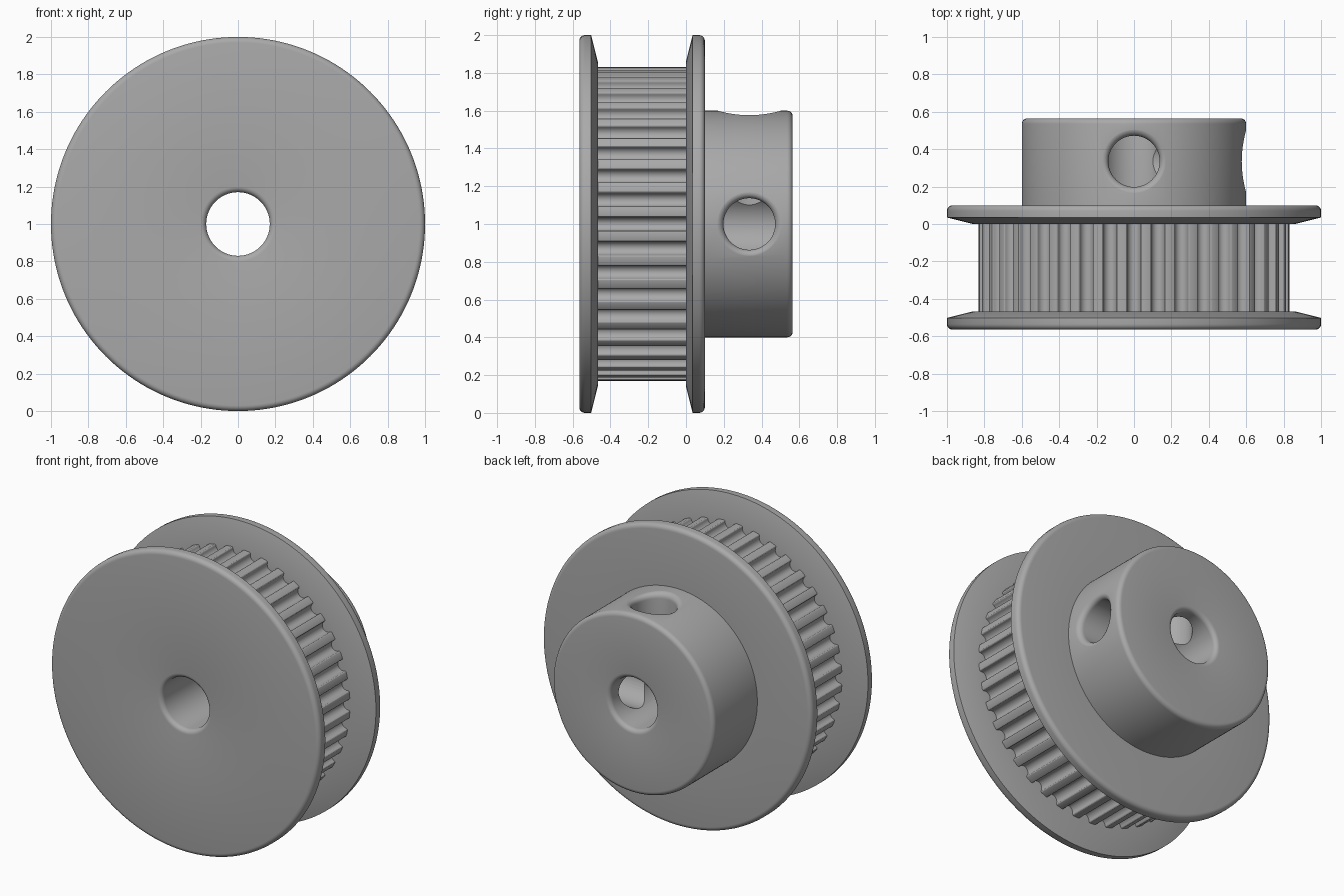
import bpy, bmesh, math
from math import sin, cos, pi, sqrt

if "Cube" in bpy.data.objects:
    bpy.data.objects.remove(bpy.data.objects["Cube"], do_unlink=True)

SEG = 160            # steps around the axle
AXLE_Z = 1.0
BORE_R, HUB_R, RIM_R = 0.17, 0.6, 1.0
FRONT, BACK = -0.565, 0.565
BELT_A, BELT_B = -0.467, 0.0
TEETH, TOOTH_R, CORE_R = 40, 0.832, 0.75

metal = bpy.data.materials.new("grey metal")
metal.use_nodes = True
grey = (0.4, 0.4, 0.4, 1)
metal.diffuse_color = grey
metal.node_tree.nodes["Principled BSDF"].inputs["Base Color"].default_value = grey


def make_object(name, bm):
    bmesh.ops.recalc_face_normals(bm, faces=bm.faces)
    mesh = bpy.data.meshes.new(name)
    bm.to_mesh(mesh)
    bm.free()
    mesh.materials.append(metal)
    obj = bpy.data.objects.new(name, mesh)
    bpy.context.collection.objects.link(obj)
    return obj


def bridge(bm, rings, closed):
    """Join neighbouring rings with quads."""
    pairs = list(zip(rings, rings[1:] + rings[:1]))
    for a, b in pairs if closed else pairs[:-1]:
        for i in range(len(a)):
            j = (i + 1) % len(a)
            bm.faces.new((a[i], a[j], b[j], b[i]))


def around(bm, r, y):
    return [bm.verts.new((r * cos(2 * pi * i / SEG), y, AXLE_Z + r * sin(2 * pi * i / SEG)))
            for i in range(SEG)]


def fillet(cr, cy, rad, start, steps=5):
    """Quarter arc in the (radius, y) plane, turning towards +y from the start angle."""
    return [(cr + rad * cos(start + k * pi / 2 / steps), cy + rad * sin(start + k * pi / 2 / steps))
            for k in range(steps + 1)]


# Flanges, core, hub and bore as one turned profile
F = 0.03
profile = fillet(BORE_R + F, FRONT + F, F, pi)
profile += fillet(RIM_R - F, FRONT + F, F, -pi / 2)
profile += [(RIM_R, -0.502), (0.86, BELT_A), (CORE_R, BELT_A)]
profile += [(CORE_R, BELT_B), (0.86, BELT_B), (RIM_R, 0.035)]
profile += fillet(RIM_R - F, 0.1 - F, F, 0)
profile += [(HUB_R, 0.1)]
profile += fillet(HUB_R - F, BACK - F, F, 0)
profile += fillet(BORE_R + F, BACK - F, F, pi / 2)
bm = bmesh.new()
bridge(bm, [around(bm, r, y) for r, y in profile], True)
body = make_object("pulley_body", bm)


# Set screw holes with rounded mouths that follow the curved hub
def screw_hole_cutter(name, sideways):
    hole_r, soft, mid_y, n = 0.137, 0.04, 0.335, 48
    arcs = [k * pi / 12 for k in range(7)]
    bm = bmesh.new()

    def ring(rad, height):
        out = []
        for i in range(n):
            a = 2 * pi * i / n
            u, v, h = rad * cos(a), mid_y + rad * sin(a), height(rad * cos(a))
            out.append(bm.verts.new((h, v, AXLE_Z + u) if sideways else (u, v, AXLE_Z + h)))
        return out

    rings = [ring(hole_r, lambda u: 0.05)]
    for t in arcs:
        drop = soft * (1 - sin(t)) - 0.001
        rings.append(ring(hole_r + soft * (1 - cos(t)),
                          lambda u: sqrt(HUB_R ** 2 - u * u) - drop))
    rings.append(ring(hole_r + soft, lambda u: 0.8))
    bridge(bm, rings, False)
    bm.faces.new(rings[0])
    bm.faces.new(rings[-1])
    return make_object(name, bm)


cutters = [screw_hole_cutter("top_hole_cutter", False), screw_hole_cutter("left_hole_cutter", True)]
for cutter in cutters:
    mod = body.modifiers.new(cutter.name, "BOOLEAN")
    mod.operation, mod.solver, mod.object = "DIFFERENCE", "EXACT", cutter
bpy.context.view_layer.update()
cut = bpy.data.meshes.new_from_object(body.evaluated_get(bpy.context.evaluated_depsgraph_get()))
body.modifiers.clear()
body.data = cut
for cutter in cutters:
    bpy.data.objects.remove(cutter, do_unlink=True)

# Remove the core band that the toothed ring covers
bm = bmesh.new()
bm.from_mesh(cut)
band = [f for f in bm.faces
        if all(abs(math.hypot(v.co.x, v.co.z - AXLE_Z) - CORE_R) < 0.001 for v in f.verts)]
bmesh.ops.delete(bm, geom=band, context="FACES")
bm.to_mesh(cut)
bm.free()

# Toothed ring: round-bottomed belt grooves with softened tooth tips
GROOVE_R, DEPTH, TIP = 0.037, 0.05, 0.01
half = [(GROOVE_R * sin(k * pi / 12), -DEPTH + GROOVE_R * (1 - cos(k * pi / 12))) for k in range(7)]
half += [(GROOVE_R + TIP * (1 - cos(t)), -TIP + TIP * sin(t)) for t in (0, pi / 6, pi / 3, pi / 2)]
groove = [(-u, d) for u, d in reversed(half[1:])] + half
outline = []
for k in range(TEETH):
    for u, d in groove:
        a = 2 * pi * k / TEETH + u / TOOTH_R
        outline.append(((TOOTH_R + d) * cos(a), AXLE_Z + (TOOTH_R + d) * sin(a)))
bm = bmesh.new()
bridge(bm, [[bm.verts.new((x, y, z)) for x, z in outline] for y in (BELT_A, BELT_B)], False)
teeth = make_object("toothed_ring", bm)

# Smooth shading with crisp edges
bpy.ops.object.select_all(action="DESELECT")
for obj in (body, teeth):
    obj.select_set(True)
bpy.context.view_layer.objects.active = body
bpy.ops.object.shade_smooth_by_angle(angle=math.radians(30))
